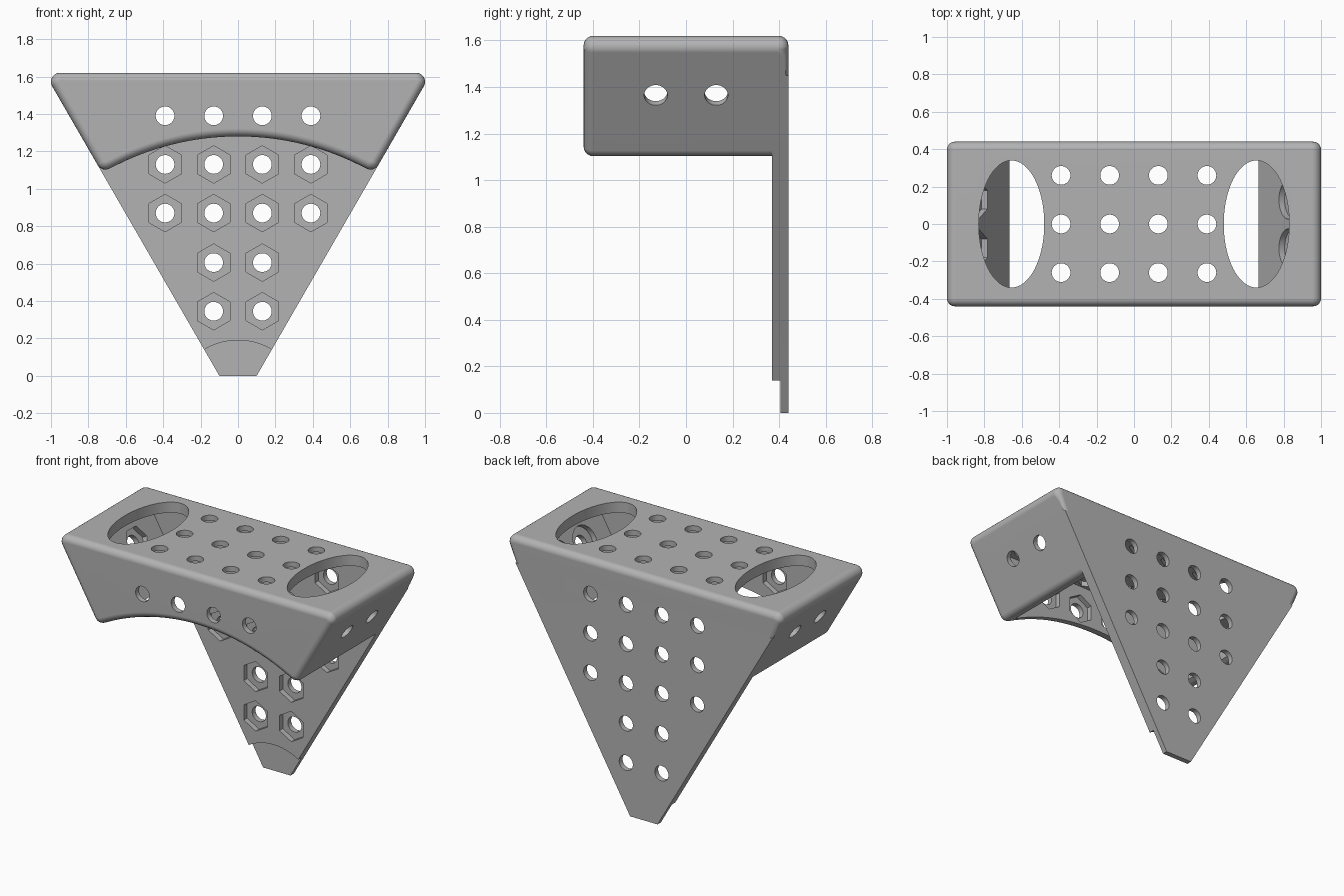
import bpy, bmesh, math
from mathutils import Matrix, Vector

if "Cube" in bpy.data.objects:
    bpy.data.objects.remove(bpy.data.objects["Cube"], do_unlink=True)

TOP, DEPTH, WALL = 1.62, 0.44, 0.07
ROUND, EDGE = 0.048, 0.042        # corner radius, edge fillet
ARCH = 1.453                      # underside arch radius
SLOPE = math.tan(math.radians(30))
APEX = -0.1 / SLOPE               # height where the slanted sides would meet
INNER = DEPTH - WALL
POCKET = WALL / 2                 # depth of nut and head recesses
X, Y, Z = Vector((1, 0, 0)), Vector((0, 1, 0)), Vector((0, 0, 1))

grey = bpy.data.materials.new("light grey")
grey.use_nodes = True
colour = (0.45, 0.45, 0.45, 1)
grey.diffuse_color = colour
grey.node_tree.nodes["Principled BSDF"].inputs["Base Color"].default_value = colour


def side_x(z):
    return (z - APEX) * SLOPE


def add_object(name, bm):
    bmesh.ops.recalc_face_normals(bm, faces=bm.faces)
    mesh = bpy.data.meshes.new(name)
    bm.to_mesh(mesh)
    bm.free()
    mesh.materials.append(grey)
    obj = bpy.data.objects.new(name, mesh)
    bpy.context.collection.objects.link(obj)
    return obj


def prism(bm, half, y0, y1):
    """Mirror a right-hand x/z outline and extrude it along y."""
    outline = half + [(-x, z) for x, z in reversed(half) if x > 1e-5]
    face = bm.faces.new([bm.verts.new((x, y0, z)) for x, z in outline])
    new = bmesh.ops.extrude_face_region(bm, geom=[face], use_keep_orig=True)["geom"]
    bmesh.ops.translate(bm, vec=(0, y1 - y0, 0),
                        verts=[g for g in new if isinstance(g, bmesh.types.BMVert)])


def arc(cx, cz, radius, a0, a1, steps):
    angles = [math.radians(a0 + (a1 - a0) * i / steps) for i in range(steps + 1)]
    return [(cx + radius * math.cos(a), cz + radius * math.sin(a)) for a in angles]


def drill(bm, centre, axis, up, radius, length, sides=40, stretch=1.0):
    """Add a round or polygonal plug, with a corner pointing along up."""
    m = Matrix((up.cross(axis) * stretch, up, axis)).transposed().to_4x4()
    m.translation = centre
    bmesh.ops.create_cone(bm, cap_ends=True, segments=sides, radius1=radius,
                          radius2=radius, depth=length, matrix=m)


def boolean(obj, tool, operation):
    tool.hide_render = True
    mod = obj.modifiers.new(operation.title(), 'BOOLEAN')
    mod.object, mod.operation, mod.solver = tool, operation, 'EXACT'
    bpy.context.view_layer.objects.active = obj
    bpy.ops.object.modifier_apply(modifier=mod.name)
    bpy.data.objects.remove(tool, do_unlink=True)


# Housing: rounded trapezoid with an arched underside
c30, s30 = math.cos(math.radians(30)), 0.5
corner_x = side_x(TOP - ROUND) - ROUND / c30
tip_x = ARCH * s30 + ROUND * (s30 - c30)
tip_z = APEX + ARCH * c30 + ROUND * (c30 + s30)
half = arc(corner_x, TOP - ROUND, ROUND, 90, -30, 8)
half += arc(tip_x, tip_z, ROUND, -30, -120, 6)
half += arc(0, APEX, ARCH, 60 + math.degrees(ROUND / ARCH), 90, 20)[1:]
bm = bmesh.new()
prism(bm, half, -DEPTH, DEPTH)
bmesh.ops.recalc_face_normals(bm, faces=bm.faces)
# Fillet the whole front rim and only the top of the back rim
arc_foot = TOP - ROUND * (1 + s30) - 1e-3
rim = []
for e in bm.edges:
    a, b = (v.co for v in e.verts)
    front = a.y < 0 and b.y < 0
    back_top = a.y > 0 and b.y > 0 and min(a.z, b.z) > arc_foot
    if front or back_top:
        rim.append(e)
bmesh.ops.bevel(bm, geom=rim, offset=EDGE, segments=5, profile=0.5, affect='EDGES')
bracket = add_object("bracket", bm)

# Tapered back plate
bm = bmesh.new()
prism(bm, [(side_x(1.45), 1.45), (side_x(0), 0)], INNER, DEPTH)
boolean(bracket, add_object("back_plate", bm), 'UNION')

# Hollow inside
bm = bmesh.new()
ceiling, low = TOP - WALL, 0.9
prism(bm, [(side_x(z) - WALL / c30, z) for z in (ceiling, low)], -INNER, INNER)
boolean(bracket, add_object("cavity_cutter", bm), 'DIFFERENCE')

# Thinned foot with a curved step
bm = bmesh.new()
step = DEPTH - POCKET
drill(bm, Vector((0, step - 0.1, -0.16)), Y, Z, 0.35, 0.2, 96)
boolean(bracket, add_object("foot_cutter", bm), 'DIFFERENCE')

# Hole pattern: centre on wall mid-plane, outward axis, corner direction, sides of pocket
holes = []
columns = (-0.39, -0.13, 0.13, 0.39)
mid = DEPTH - WALL / 2
for x in columns:
    rows = (1.39, 1.13, 0.87) if abs(x) > 0.2 else (1.39, 1.13, 0.87, 0.605, 0.345)
    holes += [(Vector((x, mid, z)), Y, Z, 6) for z in rows]
    holes.append((Vector((x, -mid, 1.39)), -Y, Z, 6))
    holes += [(Vector((x, y, TOP - WALL / 2)), Z, Y, 6) for y in (-0.26, 0, 0.26)]
for s in (-1, 1):
    normal = Vector((s * c30, 0, -s30))
    spot = Vector((s * side_x(1.365), 0, 1.365)) - normal * WALL / 2
    holes += [(spot + Y * y, normal, Y, 40 if s > 0 else 6) for y in (-0.13, 0.13)]

# Through holes and large oval openings
bm = bmesh.new()
for centre, axis, up, sides in holes:
    drill(bm, centre, axis, up, 0.05, WALL * 1.6)
for s in (-1, 1):
    drill(bm, Vector((s * 0.655, 0, TOP - WALL / 2)), Z, Y, 0.34, WALL * 1.6, 72, 0.515)
boolean(bracket, add_object("hole_cutter", bm), 'DIFFERENCE')

# Hexagonal nut pockets, and round head pockets on one end wall
bm = bmesh.new()
for centre, axis, up, sides in holes:
    radius = 0.1 if sides == 6 else 0.105
    drill(bm, centre - axis * POCKET, axis, up, radius, POCKET * 2, sides)
boolean(bracket, add_object("pocket_cutter", bm), 'DIFFERENCE')

# Smooth fillets and holes, crisp flat faces
bpy.ops.object.select_all(action='DESELECT')
bracket.select_set(True)
bpy.context.view_layer.objects.active = bracket
bpy.ops.object.shade_smooth_by_angle(angle=math.radians(30))
weighted = bracket.modifiers.new("Weighted normals", 'WEIGHTED_NORMAL')
weighted.keep_sharp = True
